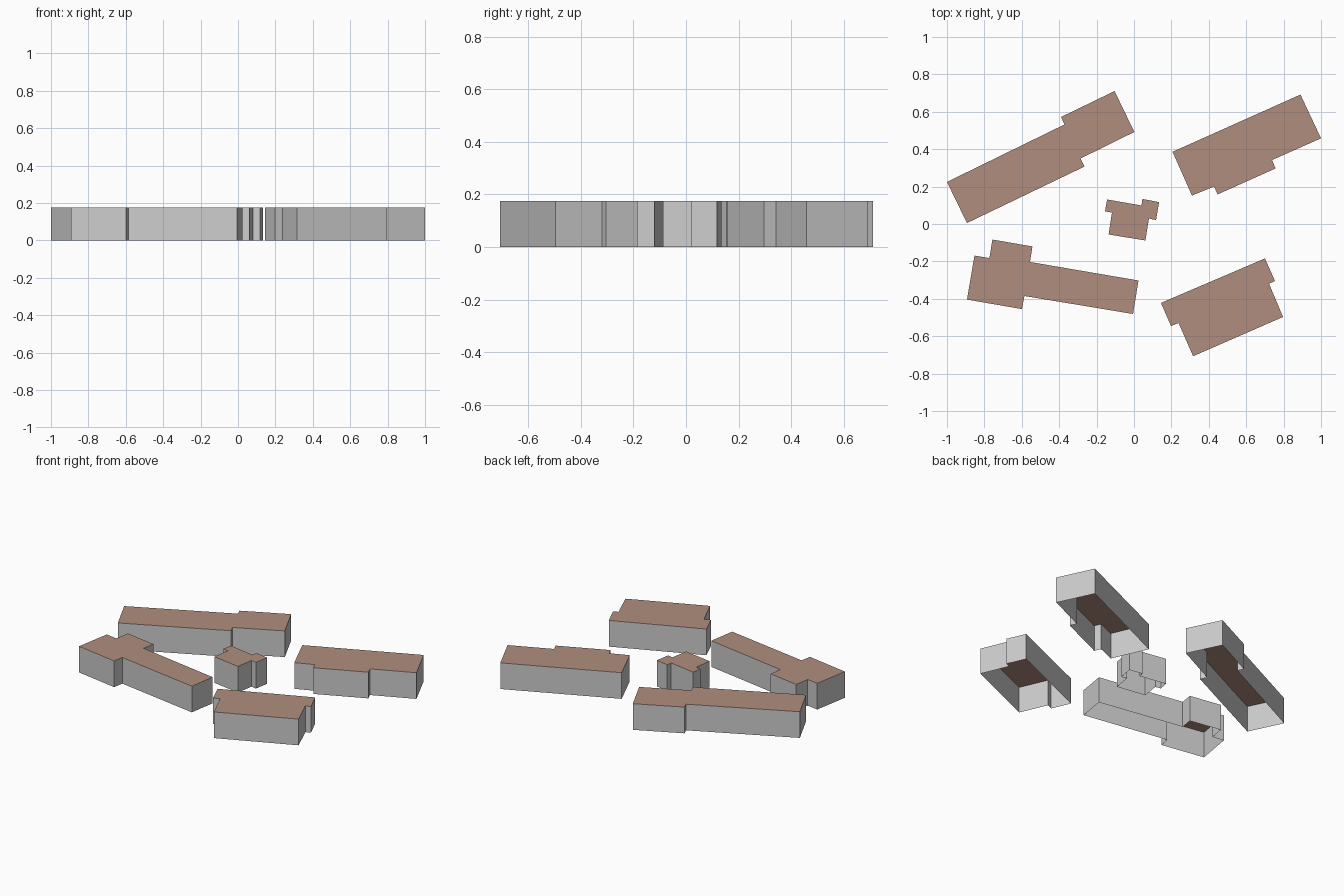
import bpy, bmesh

if "Cube" in bpy.data.objects:
    bpy.data.objects.remove(bpy.data.objects["Cube"])

HEIGHT = 0.175

roof_mat = bpy.data.materials.new("roof_brown")
roof_mat.diffuse_color = (0.44, 0.27, 0.21, 1)
roof_mat.use_nodes = True
roof_mat.node_tree.nodes["Principled BSDF"].inputs["Base Color"].default_value = roof_mat.diffuse_color

# Footprint outlines, clockwise seen from above
FOOTPRINTS = {
    "northwest_block": [(-1.0, .225), (-.372, .532), (-.39, .572), (-.104, .711),
                        (.002, .492), (-.286, .35), (-.265, .307), (-.893, .005)],
    "northeast_block": [(.206, .386), (.89, .692), (1.0, .458), (.738, .342),
                        (.757, .297), (.447, .158), (.428, .2), (.31, .152)],
    "centre_block": [(-.144, .131), (.04, .099), (.045, .134), (.134, .117), (.118, .021),
                     (.08, .029), (.061, -.088), (-.136, -.056), (-.118, .061), (-.155, .068)],
    "southwest_block": [(-.853, -.169), (-.773, -.182), (-.757, -.083), (-.543, -.12),
                        (-.556, -.203), (.024, -.302), (-.005, -.481), (-.586, -.385),
                        (-.599, -.455), (-.893, -.404)],
    "southeast_block": [(.144, -.422), (.70, -.184), (.754, -.305), (.722, -.319),
                        (.797, -.497), (.316, -.707), (.238, -.529), (.198, -.546)],
}


def make_object(name, bm, mat=None):
    mesh = bpy.data.meshes.new(name)
    bm.to_mesh(mesh)
    bm.free()
    if mat:
        mesh.materials.append(mat)
    bpy.context.collection.objects.link(bpy.data.objects.new(name, mesh))


def make_building(name, outline):
    ring = outline[::-1]  # counter-clockwise, so normals face outward

    # Flat roof
    bm = bmesh.new()
    bm.faces.new([bm.verts.new((x, y, HEIGHT)) for x, y in ring])
    make_object(name + "_roof", bm, roof_mat)

    # Walls, open underneath
    bm = bmesh.new()
    low = [bm.verts.new((x, y, 0)) for x, y in ring]
    top = [bm.verts.new((x, y, HEIGHT)) for x, y in ring]
    for i in range(len(ring)):
        j = (i + 1) % len(ring)
        bm.faces.new((low[i], low[j], top[j], top[i]))
    make_object(name + "_walls", bm)


for name, outline in FOOTPRINTS.items():
    make_building(name, outline)
